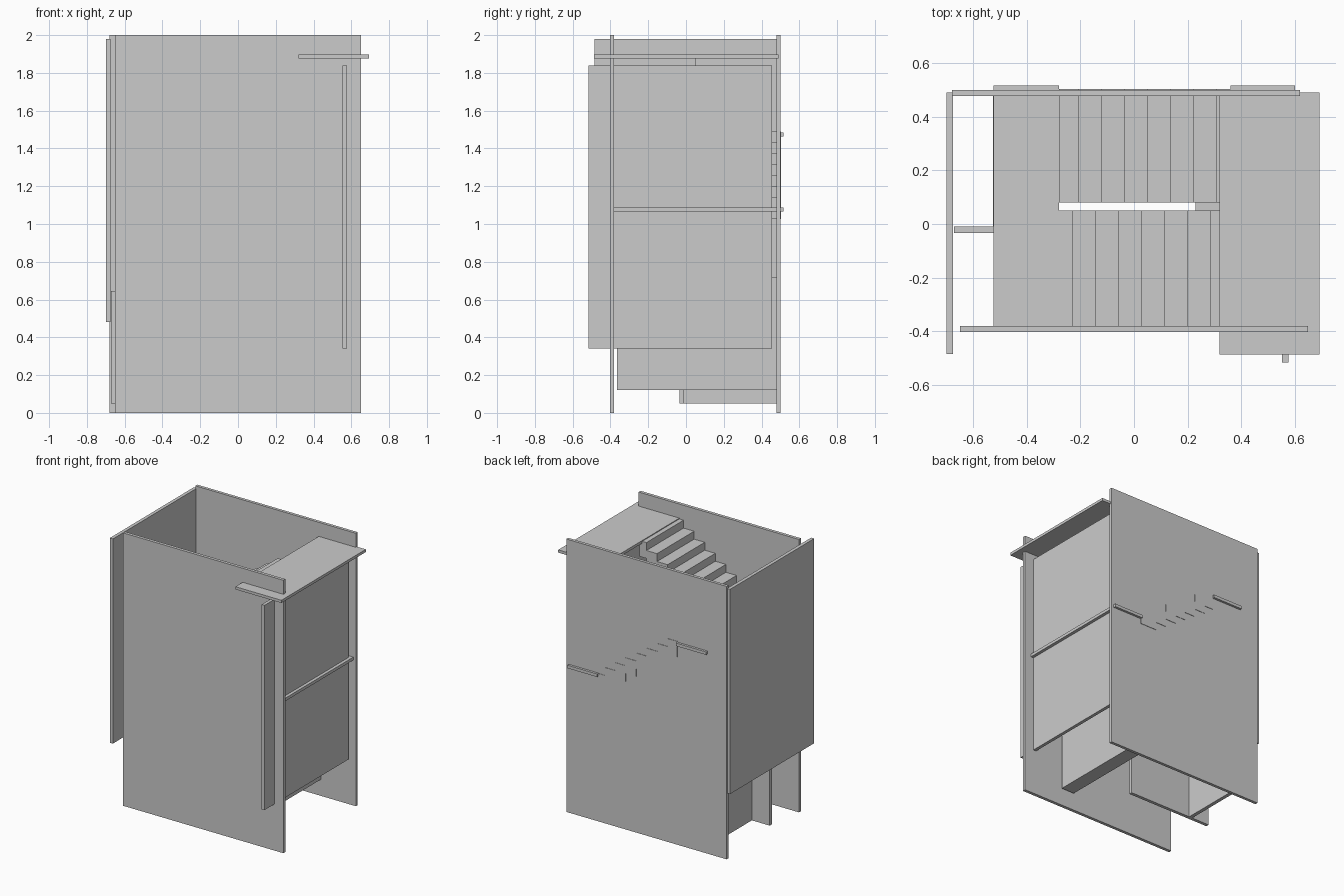
import bpy, bmesh

if "Cube" in bpy.data.objects:
    bpy.data.objects.remove(bpy.data.objects["Cube"])


def box(name, x, y, z):
    """Box from (min, max) ranges on each axis."""
    bm = bmesh.new()
    bmesh.ops.create_cube(bm, size=1)
    for v in bm.verts:
        v.co = [r[0] if c < 0 else r[1] for c, r in zip(v.co, (x, y, z))]
    return finish(name, bm)


def finish(name, bm):
    bmesh.ops.recalc_face_normals(bm, faces=bm.faces)
    me = bpy.data.meshes.new(name)
    bm.to_mesh(me)
    bm.free()
    ob = bpy.data.objects.new(name, me)
    bpy.context.collection.objects.link(ob)
    return ob


def flight(name, x_start, x_first, x_end, z_start, y, direction, rise=0.058, run=0.086, n=7):
    """Sawtooth stair flight: stepped top and stepped underside."""
    top = [(x_start, z_start)]
    low = [(x_start, z_start - rise)]
    for k in range(n):
        x = x_first + direction * run * k
        z = z_start + rise * k
        top += [(x, z), (x, z + rise)]
        if k:
            low += [(x, z - 2 * rise), (x, z - rise)]
    top.append((x_end, z_start + rise * n))
    low.append((x_end, z_start + rise * (n - 2)))
    bm = bmesh.new()
    face = bm.faces.new([bm.verts.new((px, y[0], pz)) for px, pz in top + low[::-1]])
    new = bmesh.ops.extrude_face_region(bm, geom=[face])["geom"]
    bmesh.ops.translate(bm, vec=(0, y[1] - y[0], 0),
                        verts=[g for g in new if isinstance(g, bmesh.types.BMVert)])
    return finish(name, bm)


# Enclosing walls
box("front_wall", (-0.65, 0.65), (-0.403, -0.38), (0, 2))
box("back_wall", (-0.68, 0.62), (0.478, 0.50), (0, 2))
box("left_wall", (-0.70, -0.675), (-0.485, 0.49), (0.48, 1.98))
box("right_wall", (0.553, 0.577), (-0.517, 0.455), (0.34, 1.84))

# Landings
box("lower_landing", (0.36, 0.60), (-0.385, 0.517), (1.065, 1.087))
box("middle_landing", (-0.525, -0.28), (-0.38, 0.517), (1.463, 1.485))
box("top_landing", (0.32, 0.693), (-0.487, 0.49), (1.877, 1.897))

# Stair flights
flight("lower_flight", 0.36, 0.31, -0.28, 1.085, (0.08, 0.503), -1)
flight("upper_flight", -0.28, -0.23, 0.34, 1.485, (-0.38, 0.05), 1)

# Partitions and cabinet below the stairs
box("partition_long", (-0.672, 0.013), (-0.034, -0.01), (0.05, 0.645))
box("partition_side", (-0.527, -0.50), (-0.02, 0.48), (0.05, 0.645))
box("under_stair_cabinet", (0.23, 0.337), (-0.365, 0.48), (0.12, 0.72))
